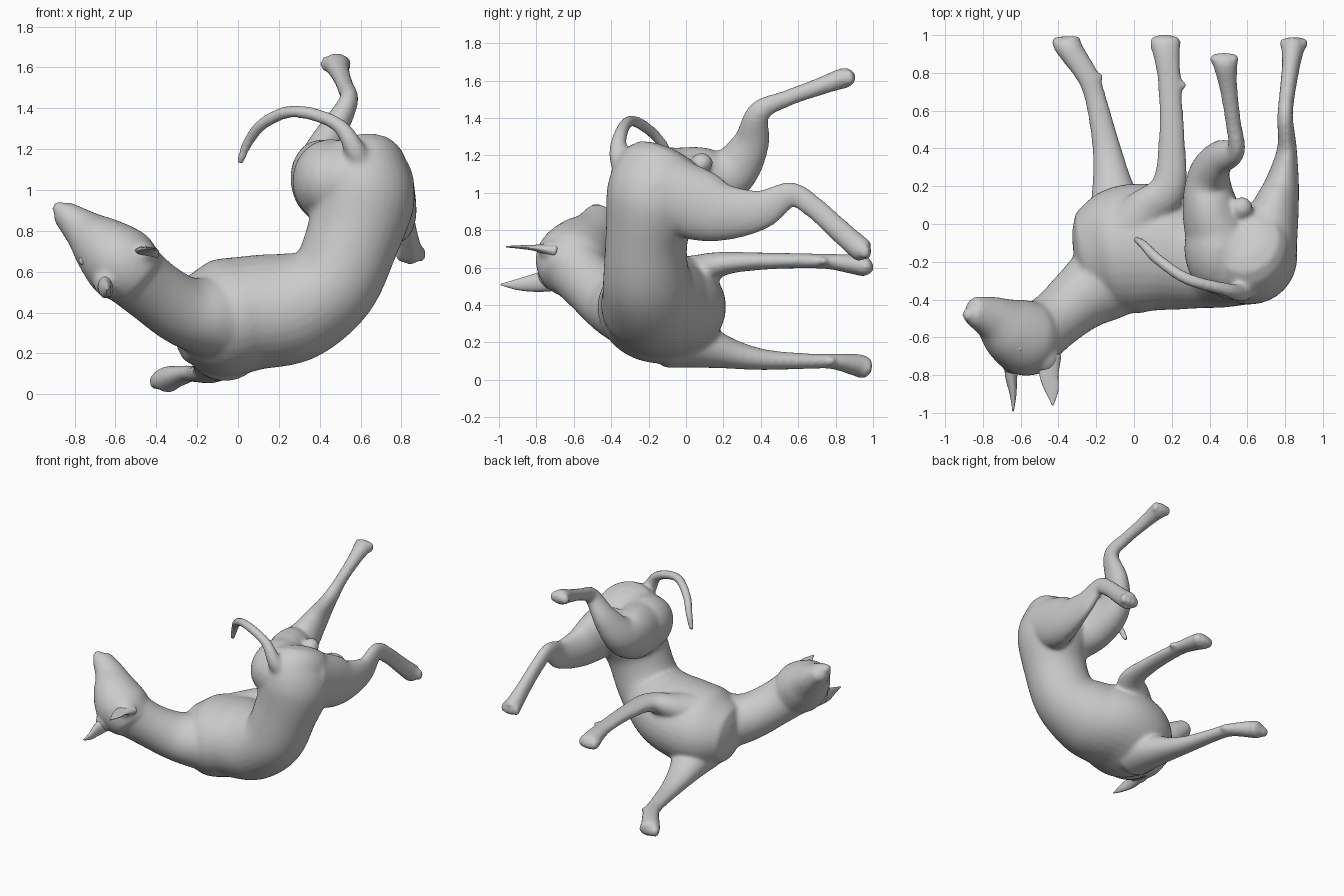
import bpy, bmesh
from math import cos, sin, pi
from mathutils import Vector, Matrix

SIDES = 32


def spline(rows, steps=8):
    """Catmull-Rom interpolation of (x, y, z, radius_a, radius_b) rows."""
    out = []
    for i in range(len(rows) - 1):
        p = [rows[max(i - 1, 0)], rows[i], rows[i + 1], rows[min(i + 2, len(rows) - 1)]]
        for s in range(steps):
            t = s / steps
            out.append([0.5 * (2 * b + (c - a) * t + (2 * a - 5 * b + 4 * c - d) * t * t
                               + (3 * b - a - 3 * c + d) * t ** 3) for a, b, c, d in zip(*p)])
    return out + [list(rows[-1])]


def loft(bm, rows, ref, dome=0.5):
    """Elliptical tube along a path; radius_a lies along ref, ends are domed."""
    pts = spline(rows)
    pos = [Vector(p[:3]) for p in pts]
    n = len(pts)
    tan = [(pos[min(i + 1, n - 1)] - pos[max(i - 1, 0)]).normalized() for i in range(n)]
    secs = [(pos[i], tan[i], pts[i][3], pts[i][4]) for i in range(n)]

    def cap(sec, sign):
        c, t, a, b = sec
        return [(c + t * sign * dome * min(a, b) * sin(k), t, a * cos(k), b * cos(k))
                for k in (0.5, 1.0, 1.35)]
    secs = cap(secs[0], -1)[::-1] + secs + cap(secs[-1], 1)
    rings = []
    for c, t, a, b in secs:
        u = Vector(ref)
        u = (u - t * u.dot(t)).normalized()
        v = t.cross(u)
        rings.append([bm.verts.new(c + u * a * cos(2 * pi * k / SIDES) + v * b * sin(2 * pi * k / SIDES))
                      for k in range(SIDES)])
    for r, s in zip(rings, rings[1:]):
        for k in range(SIDES):
            j = (k + 1) % SIDES
            bm.faces.new((r[k], r[j], s[j], s[k]))
    bm.faces.new(rings[0][::-1])
    bm.faces.new(rings[-1])


def ball(bm, centre, size):
    m = Matrix.Translation(centre) @ Matrix.Diagonal((*size, 1))
    bmesh.ops.create_icosphere(bm, subdivisions=3, radius=1, matrix=m)


def leg(bm, rows):
    """Limb plus a row of four toes across the paw."""
    loft(bm, rows, (1, 0, 0), 0.4)
    end, before = Vector(rows[-1][:3]), Vector(rows[-2][:3])
    d = (end - before).normalized()
    for k in (-1.5, -0.5, 0.5, 1.5):
        ball(bm, end + Vector((k * 0.036, 0, 0)) + d * (0.02 - 0.008 * abs(k)), (0.023, 0.03, 0.04))


def finish(bm, name):
    bmesh.ops.recalc_face_normals(bm, faces=bm.faces)
    me = bpy.data.meshes.new(name)
    bm.to_mesh(me)
    bm.free()
    for p in me.polygons:
        p.use_smooth = True
    ob = bpy.data.objects.new(name, me)
    bpy.context.collection.objects.link(ob)
    return ob


body = bmesh.new()
# torso: chest, bent waist, rump
loft(body, [(-0.23, -0.16, 0.36, .26, .22), (-0.10, -0.14, 0.37, .33, .285), (0.08, -0.13, 0.40, .34, .28),
            (0.28, -0.17, 0.43, .29, .27), (0.46, -0.21, 0.54, .235, .23), (0.56, -0.21, 0.76, .22, .23),
            (0.61, -0.17, 0.96, .26, .255), (0.61, -0.13, 1.09, .255, .225), (0.60, -0.10, 1.155, .22, .20)],
     (0, 1, 0), 0.4)
# muscle joining the raised thigh to the rump
ball(body, (0.45, -0.13, 1.045), (.185, .245, .205))
ball(body, (0.53, -0.17, 1.04), (.20, .235, .21))
# neck
loft(body, [(0.08, -0.19, 0.40, .23, .22), (-0.06, -0.24, 0.375, .235, .225), (-0.18, -0.32, 0.385, .21, .19),
            (-0.29, -0.40, 0.42, .175, .168), (-0.42, -0.51, 0.51, .155, .16), (-0.55, -0.61, 0.62, .17, .17)],
     (0, 1, 0))
# head, muzzle and nose
loft(body, [(-0.49, -0.62, 0.57, .16, .17), (-0.57, -0.605, 0.64, .185, .20), (-0.66, -0.56, 0.72, .155, .175),
            (-0.75, -0.50, 0.80, .105, .12), (-0.85, -0.46, 0.885, .065, .08)], (1, 0, 1))
ball(body, (-0.875, -0.48, 0.91), (.036, .04, .036))
# ear roots
ball(body, (-0.47, -0.70, 0.69), (.075, .09, .06))
ball(body, (-0.645, -0.71, 0.55), (.065, .09, .075))
# lower foreleg
leg(body, [(-0.07, -0.06, 0.235, .19, .18), (-0.11, 0.18, 0.155, .115, .095), (-0.145, 0.40, 0.11, .076, .058),
           (-0.20, 0.65, 0.10, .058, .042), (-0.245, 0.78, 0.10, .06, .042), (-0.33, 0.91, 0.08, .068, .06),
           (-0.355, 0.955, 0.065, .078, .062)])
# upper foreleg
leg(body, [(-0.06, -0.10, 0.50, .18, .15), (0.06, 0.06, 0.565, .13, .105), (0.18, 0.19, 0.62, .095, .065),
           (0.20, 0.42, 0.635, .072, .046), (0.19, 0.72, 0.635, .062, .04), (0.175, 0.88, 0.62, .07, .052),
           (0.165, 0.96, 0.605, .085, .055)])
# raised hind leg
leg(body, [(0.49, -0.17, 1.02, .20, .21), (0.41, 0.06, 1.055, .155, .195), (0.395, 0.24, 1.11, .115, .14),
           (0.45, 0.345, 1.26, .078, .10), (0.54, 0.39, 1.43, .048, .062), (0.525, 0.54, 1.505, .042, .045),
           (0.50, 0.72, 1.57, .048, .048), (0.485, 0.83, 1.61, .062, .055), (0.48, 0.865, 1.615, .062, .055)])
# folded hind leg
leg(body, [(0.69, -0.14, 1.02, .175, .20), (0.75, 0.08, 0.93, .125, .19), (0.785, 0.22, 0.895, .09, .15),
           (0.81, 0.40, 0.91, .052, .108), (0.80, 0.56, 0.99, .042, .068), (0.81, 0.68, 0.925, .042, .06),
           (0.83, 0.83, 0.79, .048, .062), (0.84, 0.92, 0.71, .06, .065), (0.845, 0.95, 0.69, .062, .065)])
# dewclaws and groin bump
ball(body, (-0.185, 0.775, 0.10), (.025, .025, .025))
ball(body, (0.255, 0.735, 0.635), (.025, .025, .025))
ball(body, (0.57, 0.085, 1.16), (.06, .06, .055))
# tail
loft(body, [(0.62, -0.29, 1.06, .07, .07), (0.57, -0.36, 1.20, .052, .052), (0.48, -0.345, 1.325, .036, .036),
            (0.28, -0.29, 1.385, .032, .032), (0.13, -0.19, 1.33, .031, .031), (0.05, -0.11, 1.235, .027, .027),
            (0.01, -0.08, 1.135, .019, .019)], (0, 1, 0))
ob = finish(body, "animal_body")
# fuse the overlapping parts into one skin
rm = ob.modifiers.new("fuse", 'REMESH')
rm.mode = 'VOXEL'
rm.voxel_size = 0.013
rm.use_smooth_shade = True
sm = ob.modifiers.new("soften", 'SMOOTH')
sm.factor = 0.5
sm.iterations = 12

# ears: thin tapered blades
for name, rows, ref in (
        ("ear_low", [(-0.64, -0.70, 0.54, .065, .045), (-0.65, -0.80, 0.52, .05, .033),
                     (-0.64, -0.90, 0.51, .03, .018), (-0.64, -0.99, 0.51, .004, .004)], (0, 0, 1)),
        ("ear_high", [(-0.45, -0.70, 0.69, .065, .04), (-0.45, -0.80, 0.705, .05, .018),
                      (-0.435, -0.88, 0.71, .036, .010), (-0.43, -0.96, 0.712, .004, .004)], (1, 0, 0))):
    bm = bmesh.new()
    loft(bm, rows, ref)
    finish(bm, name)

# eyes on the brow
bm = bmesh.new()
for c in ((-0.755, -0.655, 0.655), (-0.605, -0.655, 0.815)):
    ball(bm, c, (.025, .025, .025))
finish(bm, "eyes")
